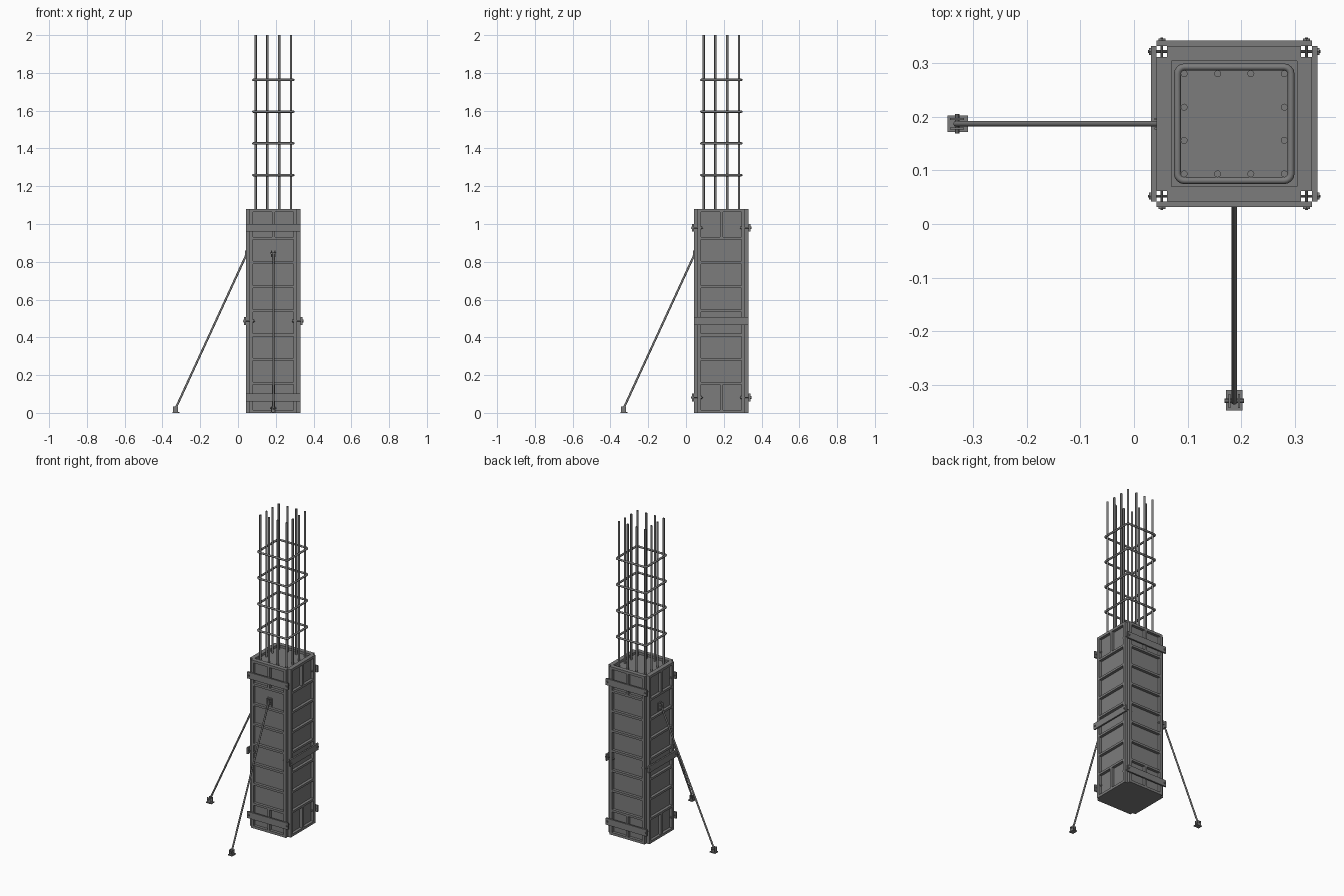
import bpy, bmesh, math
from mathutils import Matrix, Vector

cube = bpy.data.objects.get("Cube")
if cube:
    bpy.data.objects.remove(cube)

GREY = (0.2, 0.2, 0.2, 1)
steel = bpy.data.materials.new("dull grey")
steel.use_nodes = True
steel.diffuse_color = GREY
steel.node_tree.nodes["Principled BSDF"].inputs["Base Color"].default_value = GREY

CENTRE = Matrix.Translation((0.187, 0.187, 0))
HALF = 0.145       # outer half width of the formwork
PANEL = 0.125      # half width of one panel
CORE = 0.117       # half width of the concrete
TOP = 1.08         # formwork height


def side(k):
    """Frame of side k of the column: 0 front, 1 left, 2 back, 3 right."""
    return CENTRE @ Matrix.Rotation(k * math.pi / 2, 4, 'Z')


def box(bm, m, x0, x1, y0, y1, z0, z1):
    place = Matrix.Translation(((x0 + x1) / 2, (y0 + y1) / 2, (z0 + z1) / 2))
    size = Matrix.Diagonal((x1 - x0, y1 - y0, z1 - z0, 1))
    bmesh.ops.create_cube(bm, size=1, matrix=m @ place @ size)


def rod(bm, m, a, b, r, sides=12):
    a, b = Vector(a), Vector(b)
    turn = (b - a).to_track_quat('Z', 'Y').to_matrix().to_4x4()
    bmesh.ops.create_cone(bm, cap_ends=True, segments=sides, radius1=r, radius2=r,
                          depth=(b - a).length,
                          matrix=m @ Matrix.Translation((a + b) / 2) @ turn)


def finish(bm, name, smooth=False):
    mesh = bpy.data.meshes.new(name)
    bm.to_mesh(mesh)
    bm.free()
    ob = bpy.data.objects.new(name, mesh)
    bpy.context.collection.objects.link(ob)
    mesh.materials.append(steel)
    if smooth:
        bpy.ops.object.select_all(action='DESELECT')
        ob.select_set(True)
        bpy.context.view_layer.objects.active = ob
        bpy.ops.object.shade_smooth_by_angle(angle=math.radians(40))
    return ob


# Concrete core
bm = bmesh.new()
box(bm, CENTRE, -CORE, CORE, -CORE, CORE, 0, TOP - 0.015)
finish(bm, "concrete_core")

# Four formwork panels: plate, edge frame and ribs
for k, name in enumerate(("front", "left", "back", "right")):
    bm, m = bmesh.new(), side(k)
    box(bm, m, -PANEL, PANEL, -0.127, -CORE, 0, TOP)
    for s in (-1, 1):
        lo, hi = sorted((s * 0.107, s * PANEL))
        box(bm, m, lo, hi, -HALF, -CORE, 0, TOP)
    for z in (0.008, TOP - 0.008):
        box(bm, m, -0.107, 0.107, -HALF, -0.127, z - 0.008, z + 0.008)
    for i in range(-3, 4):
        z = TOP / 2 + i * 0.128
        box(bm, m, -0.107, 0.107, -HALF, -0.127, z - 0.007, z + 0.007)
    for z0, z1 in ((0.016, 0.149), (0.931, TOP - 0.016)):
        box(bm, m, -0.008, 0.008, -HALF, -0.127, z0, z1)
    finish(bm, name + "_panel")

# Clamping bars and their corner bolts
bars, bolts = bmesh.new(), bmesh.new()
for k in range(4):
    m = side(k)
    for z in ((0.082, 0.98) if k % 2 == 0 else (0.487,)):
        box(bars, m, -HALF, HALF, -0.155, -HALF, z - 0.021, z + 0.021)
        for x in (-0.135, 0.135):
            rod(bolts, m, (x, -0.161, z), (x, -0.098, z), 0.0025, 8)
            for y in (-0.159, -0.107):
                rod(bolts, m, (x, y, z), (x, y + 0.005, z), 0.0075, 6)
finish(bars, "clamping_bars")
finish(bolts, "corner_bolts")

# Twelve upright reinforcing bars around the edge
bm = bmesh.new()
steps = (-0.0935, -0.031, 0.031, 0.0935)
for x in steps:
    for y in steps:
        if max(abs(x), abs(y)) > 0.05:
            rod(bm, CENTRE, (x, y, 0.9), (x, y, 2), 0.0065)
finish(bm, "reinforcing_bars", True)

# Tie hoops: rounded squares with a round section
curve = bpy.data.curves.new("tie_hoops", 'CURVE')
curve.dimensions = '3D'
curve.bevel_depth = 0.0065
curve.bevel_resolution = 2
curve.materials.append(steel)
R, E = 0.013, 0.106
for i in range(4):
    spline = curve.splines.new('POLY')
    pts = []
    for q in range(4):
        mid = math.radians(45 + 90 * q)
        cx = math.copysign(E - R, math.cos(mid))
        cy = math.copysign(E - R, math.sin(mid))
        for j in range(5):
            a = math.pi / 2 * (q + j / 4)
            pts.append((cx + R * math.cos(a), cy + R * math.sin(a)))
    spline.points.add(len(pts) - 1)
    for p, (x, y) in zip(spline.points, pts):
        p.co = (x, y, 1.259 + i * 0.168, 1)
    spline.use_cyclic_u = True
hoops = bpy.data.objects.new("tie_hoops", curve)
hoops.matrix_world = CENTRE
bpy.context.collection.objects.link(hoops)

# Slanted braces on the front and right sides, with foot and wall brackets
for k, name in ((0, "front"), (3, "right")):
    m = side(k)
    bm = bmesh.new()
    rod(bm, m, (0, -0.519, 0.02), (0, -0.137, 0.85), 0.0055)
    finish(bm, name + "_brace", True)
    bm = bmesh.new()
    box(bm, m, -0.015, 0.015, -0.535, -0.497, 0, 0.006)
    box(bm, m, -0.015, 0.015, -0.133, -0.127, 0.808, 0.862)
    for s in (-1, 1):
        x0, x1 = sorted((s * 0.007, s * 0.011))
        box(bm, m, x0, x1, -0.53, -0.504, 0.006, 0.035)
        box(bm, m, x0, x1, -0.149, -0.133, 0.825, 0.86)
    rod(bm, m, (-0.018, -0.517, 0.024), (0.018, -0.517, 0.024), 0.004, 8)
    rod(bm, m, (-0.015, -0.14, 0.844), (0.015, -0.14, 0.844), 0.004, 8)
    finish(bm, name + "_brace_brackets")
